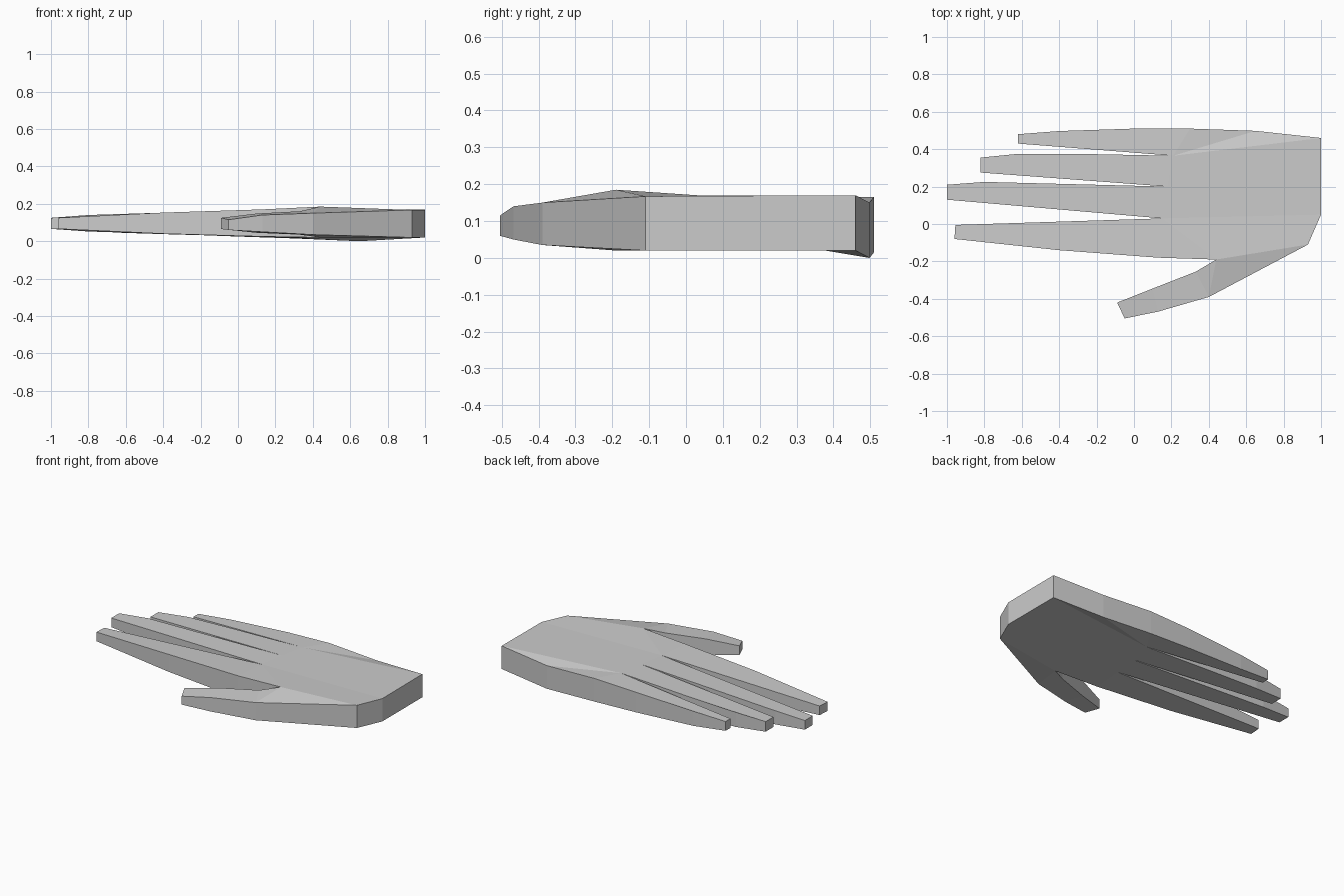
import bpy
import bmesh

cube = bpy.data.objects.get("Cube")
if cube:
    bpy.data.objects.remove(cube, do_unlink=True)

skin = bpy.data.materials.new("light grey")
skin.use_nodes = True
GREY = (0.6, 0.6, 0.6, 1)
skin.diffuse_color = GREY
skin.node_tree.nodes["Principled BSDF"].inputs["Base Color"].default_value = GREY

# Landmarks: name -> (x, y, bottom z, top z)
P = {
    # little finger and outer edge of the hand
    "l1": (-0.62, 0.43, 0.06, 0.12), "l2": (-0.62, 0.48, 0.06, 0.12),
    "l3": (-0.40, 0.497, 0.04, 0.135), "l4": (0.0, 0.51, 0.025, 0.155),
    "l5": (0.30, 0.51, 0.015, 0.165), "heel": (0.65, 0.498, 0.0, 0.15),
    # wrist
    "w1": (1.0, 0.46, 0.02, 0.17), "w2": (1.0, 0.05, 0.02, 0.168),
    "w3": (0.93, -0.11, 0.02, 0.167),
    # gaps between the fingers
    "gap_a": (0.21, 0.365, 0.022, 0.168), "gap_b": (0.18, 0.20, 0.022, 0.17),
    "gap_c": (0.15, 0.03, 0.022, 0.17),
    # ring finger
    "r1": (-0.82, 0.275, 0.06, 0.125), "r2": (-0.82, 0.355, 0.06, 0.125),
    "r3": (-0.62, 0.375, 0.045, 0.14), "r4": (-0.30, 0.375, 0.035, 0.15),
    # middle finger
    "m1": (-1.0, 0.13, 0.066, 0.125), "m2": (-1.0, 0.21, 0.066, 0.125),
    "m3": (-0.80, 0.225, 0.052, 0.14),
    # index finger
    "i1": (-0.96, -0.08, 0.066, 0.125), "i2": (-0.955, -0.005, 0.066, 0.125),
    "i3": (-0.40, -0.14, 0.04, 0.153), "i4": (0.13, -0.18, 0.025, 0.17),
    "knuckle": (0.44, -0.19, 0.02, 0.185),
    # thumb
    "t1": (0.33, -0.255, 0.035, 0.16), "t2": (0.10, -0.345, 0.045, 0.148),
    "t3": (-0.09, -0.42, 0.065, 0.125), "t4": (-0.05, -0.505, 0.06, 0.115),
    "t5": (0.13, -0.468, 0.05, 0.14), "t6": (0.40, -0.39, 0.035, 0.15),
}

# Panels that tile the hand, listed counter-clockwise from above
PANELS = [
    "l1 gap_a l5 l4 l3 l2",                  # little finger
    "r1 gap_b gap_a r4 r3 r2",               # ring finger
    "m1 gap_c gap_b m3 m2",                  # middle finger
    "i1 i3 i4 gap_c i2",                     # index finger
    "gap_a heel l5", "gap_a w1 heel",        # palm
    "gap_a gap_b w2 w1", "gap_b gap_c w2",
    "gap_c knuckle w3 w2", "gap_c i4 knuckle",
    "knuckle t6 w3", "knuckle t1 t6",        # thumb base
    "t1 t2 t5 t6", "t2 t3 t4 t5",            # thumb
]

bm = bmesh.new()
low = {k: bm.verts.new((x, y, b)) for k, (x, y, b, t) in P.items()}
high = {k: bm.verts.new((x, y, t)) for k, (x, y, b, t) in P.items()}
for panel in PANELS:
    names = panel.split()
    bm.faces.new([high[n] for n in names])
    bm.faces.new([low[n] for n in reversed(names)])

# Side walls close every open edge between back and palm
partner = {high[k]: low[k] for k in P}
for edge in [e for e in bm.edges if e.is_boundary and e.verts[0] in partner]:
    a, b = edge.verts
    bm.faces.new((a, b, partner[b], partner[a]))
bmesh.ops.recalc_face_normals(bm, faces=bm.faces)

mesh = bpy.data.meshes.new("hand")
bm.to_mesh(mesh)
bm.free()
mesh.materials.append(skin)
hand = bpy.data.objects.new("hand", mesh)
bpy.context.collection.objects.link(hand)
